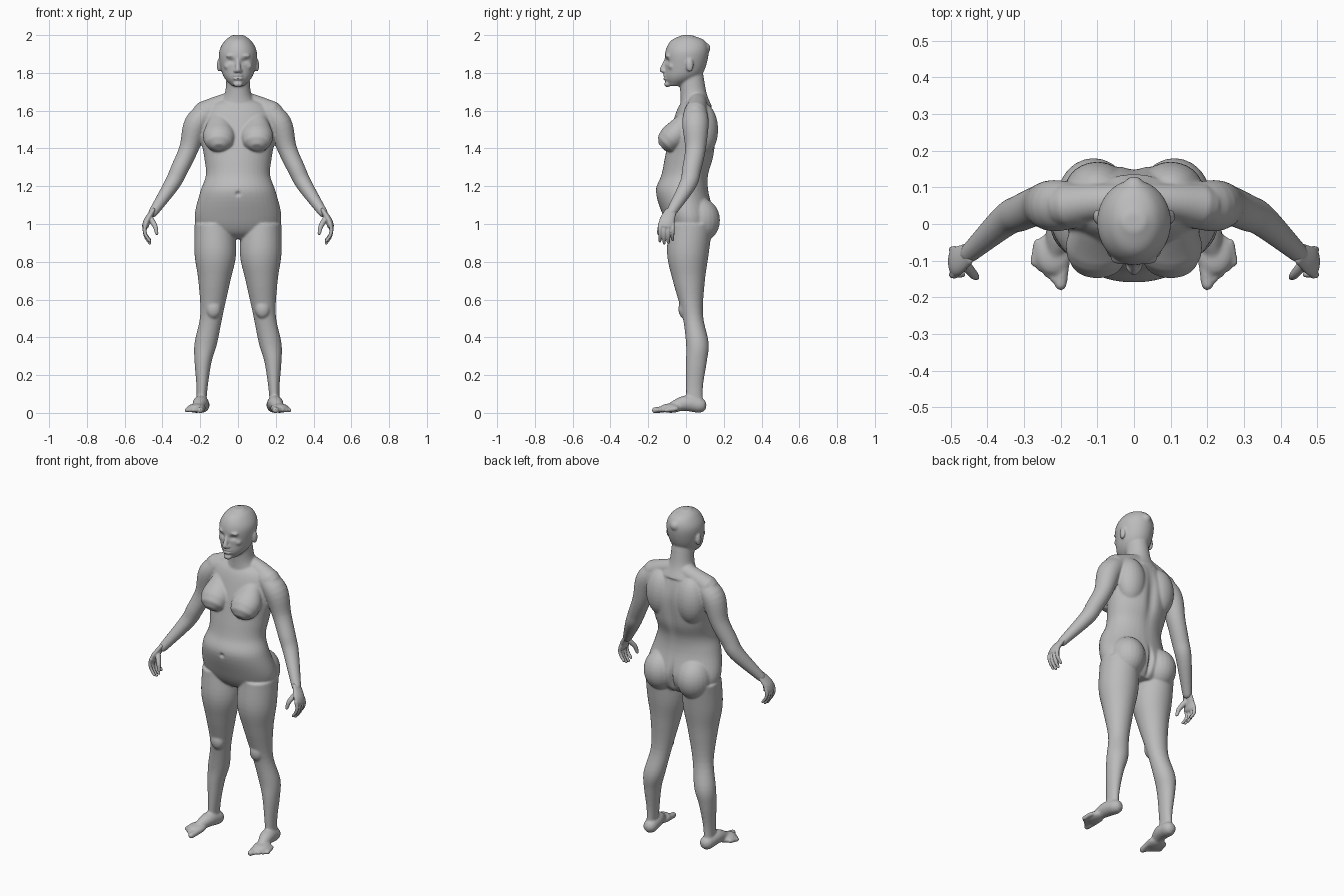
import bpy
import bmesh
import math
from mathutils import Vector, Matrix

BOTH_SIDES = (1, -1)
CENTRE_ONLY = (1,)
ALONG_Y = Vector((0, 1, 0))
ALONG_Z = Vector((0, 0, 1))

default_cube = bpy.data.objects.get("Cube")
if default_cube:
    bpy.data.objects.remove(default_cube, do_unlink=True)

skin = bpy.data.materials.new("plain grey")
skin.use_nodes = True
grey = (.5, .5, .5, 1)
skin.diffuse_color = grey
skin.node_tree.nodes["Principled BSDF"].inputs["Base Color"].default_value = grey


def smooth_path(stations, steps=5):
    """Resample stations with a flowing curve through all of them."""
    points = [Vector(station) for station in stations]
    before = points[0] * 2 - points[1]
    after = points[-1] * 2 - points[-2]
    points = [before, *points, after]
    result = []
    for a, b, c, d in zip(points, points[1:], points[2:], points[3:]):
        for step in range(steps):
            t = step / steps
            linear = (c - a) * t
            square = (a * 2 - b * 5 + c * 4 - d) * t * t
            cubic = (b * 3 - a - c * 3 + d) * t * t * t
            result.append(b + (linear + square + cubic) / 2)
    return result + [points[-2]]


def skin_rings(bm, rings, sides, segments=40):
    """Join (centre, main axis, cross axis) ellipses into a closed form."""
    for side in sides:
        loops = []
        for centre, main, cross in rings:
            loop = []
            for k in range(segments):
                angle = math.tau * k / segments
                point = centre + main * math.cos(angle) + cross * math.sin(angle)
                loop.append(bm.verts.new((point.x * side, point.y, point.z)))
            loops.append(loop)
        for low, high in zip(loops, loops[1:]):
            for k in range(segments):
                bm.faces.new((low[k - 1], low[k], high[k], high[k - 1]))
        bm.faces.new(loops[0])
        bm.faces.new(loops[-1])


def column(bm, rows, sides=BOTH_SIDES):
    """Level rings from rows of height, back, front, outer and inner edge."""
    rings = []
    for height, back, front, outer, inner in smooth_path(rows):
        centre = Vector(((outer + inner) / 2, (back + front) / 2, height))
        half_width = Vector(((outer - inner) / 2, 0, 0))
        rings.append((centre, half_width, ALONG_Y * (back - front) / 2))
    skin_rings(bm, rings, sides)


def centred_column(bm, rows):
    column(bm, [(*row, -row[-1]) for row in rows], CENTRE_ONLY)


def limb(bm, stations, flat=1, ref=ALONG_Y, sides=BOTH_SIDES):
    """Round-ended tube through stations of x, y, z and radius along ref."""
    path = smooth_path(stations)
    centres = [Vector(station[:3]) for station in path]
    rings = []
    for i, centre in enumerate(centres):
        following = centres[min(i + 1, len(centres) - 1)]
        tangent = (following - centres[max(i - 1, 0)]).normalized()
        main = (ref - tangent * ref.dot(tangent)).normalized() * path[i][3]
        cross = tangent.cross(main) * flat
        bulge = tangent * min(main.length, cross.length)
        ring = (centre, main, cross)

        def cap(turn, direction):
            shrink = math.cos(turn)
            return (centre + bulge * math.sin(turn) * direction, main * shrink, cross * shrink)

        if i == 0:
            rings += [cap(1.2, -1), cap(.6, -1)]
        rings.append(ring)
        if i == len(centres) - 1:
            rings += [cap(.6, 1), cap(1.2, 1)]
    skin_rings(bm, rings, sides)


def ball(bm, centre, radii, sides=BOTH_SIDES):
    for side in sides:
        place = Matrix.Translation((centre[0] * side, centre[1], centre[2]))
        place = place @ Matrix.Diagonal((*radii, 1))
        bmesh.ops.create_uvsphere(bm, u_segments=24, v_segments=16, radius=1, matrix=place)


def fuse(name, bm, voxel, rounds, dents=()):
    """Merge overlapping forms into one skin, soften it, then press in details."""
    bmesh.ops.recalc_face_normals(bm, faces=bm.faces)
    mesh = bpy.data.meshes.new(name)
    bm.to_mesh(mesh)
    bm.free()
    obj = bpy.data.objects.new(name, mesh)
    bpy.context.collection.objects.link(obj)
    remesh = obj.modifiers.new("fuse", "REMESH")
    remesh.mode = "VOXEL"
    remesh.voxel_size = voxel
    soften = obj.modifiers.new("soften", "SMOOTH")
    soften.iterations = rounds
    graph = bpy.context.evaluated_depsgraph_get()
    fused = bpy.data.meshes.new_from_object(obj.evaluated_get(graph))
    obj.modifiers.clear()
    obj.data = fused
    for vert in fused.vertices:
        here = Vector((abs(vert.co.x), vert.co.y, vert.co.z))
        for centre, spread, depth in dents:
            gap = here - Vector(centre)
            distance = sum((g / s) ** 2 for g, s in zip(gap, spread))
            vert.co.y += depth * math.exp(-distance)
    fused.materials.clear()
    fused.materials.append(skin)
    for face in fused.polygons:
        face.use_smooth = True


body = bmesh.new()

# Trunk, with chest, shoulder blades and seat
centred_column(body, [
    (1.67, .11, .01, .07), (1.62, .13, -.04, .16), (1.5, .16, -.08, .2),
    (1.36, .15, -.11, .18), (1.26, .12, -.13, .17), (1.17, .12, -.16, .2),
    (1.04, .15, -.12, .23), (.96, .13, -.08, .2), (.92, .1, -.03, .1)])
limb(body, [(.1, -.01, 1.54, .05), (.1, -.05, 1.48, .07), (.1, -.08, 1.45, .07)], flat=1.2)
ball(body, (.1, .09, 1.5), (.09, .08, .14))
ball(body, (.11, .07, 1.02), (.1, .11, .12))

# Legs
column(body, [
    (1, .14, -.09, .23, .02), (.84, .12, -.1, .23, .01), (.7, .1, -.07, .21, .04),
    (.52, .09, -.02, .2, .08), (.37, .12, 0, .23, .11), (.27, .11, 0, .23, .14),
    (.14, .09, 0, .22, .16), (.03, .09, 0, .22, .17)])
ball(body, (.13, -.01, .55), (.04, .03, .05))

# Feet and toes
limb(body, [(.19, .07, .04, .04), (.2, -.01, .05, .04), (.22, -.1, .02, .02)], ref=ALONG_Z)
ball(body, (.22, -.08, .025), (.05, .06, .025))
for toe in range(5):
    size = .012 if toe else .017
    root = Vector((.19 + toe * .018, -.09 + toe * .01, .022))
    tip = root + Vector((.01, -.075 + toe * .005, -.008))
    limb(body, [(*root, size), (*tip, size)], ref=ALONG_Z)

# Arms
limb(body, [
    (.15, .05, 1.6, .06), (.22, .05, 1.53, .07), (.26, .05, 1.4, .055),
    (.31, .03, 1.29, .05), (.35, .01, 1.21, .045), (.45, -.08, 1.06, .027)], flat=.93)

# Neck and shoulder slope
centred_column(body, [(1.62, .14, -.03, .11), (1.69, .11, -.03, .07), (1.8, .09, -.04, .06)])
limb(body, [(0, .06, 1.66, .05), (.1, .06, 1.63, .05), (.18, .05, 1.59, .06)])

# Head
centred_column(body, [
    (2, .03, -.02, .03), (1.97, .1, -.08, .07), (1.91, .12, -.11, .1),
    (1.82, .1, -.11, .09), (1.77, .06, -.11, .07), (1.73, -.03, -.09, .03)])
ball(body, (0, .1, 1.93), (.03, .03, .03), CENTRE_ONLY)

# Nose, lips, chin, brow, cheeks and ears
limb(body, [(0, -.105, 1.87, .01), (0, -.128, 1.815, .014)], sides=CENTRE_ONLY)
ball(body, (.013, -.117, 1.81), (.01, .014, .01))
for lip_height in (1.77, 1.785):
    ball(body, (0, -.108, lip_height), (.027, .014, .008), CENTRE_ONLY)
ball(body, (0, -.1, 1.74), (.026, .016, .016), CENTRE_ONLY)
ball(body, (.036, -.095, 1.89), (.03, .016, .01))
ball(body, (.05, -.075, 1.835), (.025, .02, .02))
ball(body, (.1, .02, 1.84), (.012, .02, .036))

eye_socket = ((.036, -.1, 1.863), (.02, .04, .013), .011)
mouth_line = ((0, -.12, 1.778), (.026, .03, .004), .006)
navel = ((0, -.15, 1.16), (.012, .04, .012), .012)
spine = ((0, .17, 1.4), (.03, .06, .17), -.016)
seat_cleft = ((0, .15, 1), (.012, .06, .08), -.02)
fuse("body", body, voxel=.0055, rounds=9,
     dents=(eye_socket, mouth_line, navel, spine, seat_cleft))

# Hands with curled fingers and a thumb
hands = bmesh.new()
limb(hands, [(.45, -.08, 1.07, .03), (.48, -.1, 1.02, .04), (.49, -.105, .99, .04)], flat=.45)
for finger in range(4):
    across = -.138 + finger * .0225
    joint_drop = (.03, .034, .033, .028)[finger]
    limb(hands, [(.495 - .007 * (joint - 1) ** 2, across, 1 - joint_drop * joint,
                  .011 - joint * .001) for joint in range(4)])
limb(hands, [(.47, -.1, 1.04, .016), (.44, -.135, .99, .013), (.43, -.145, .95, .009)])
fuse("hands", hands, voxel=.0035, rounds=5)
